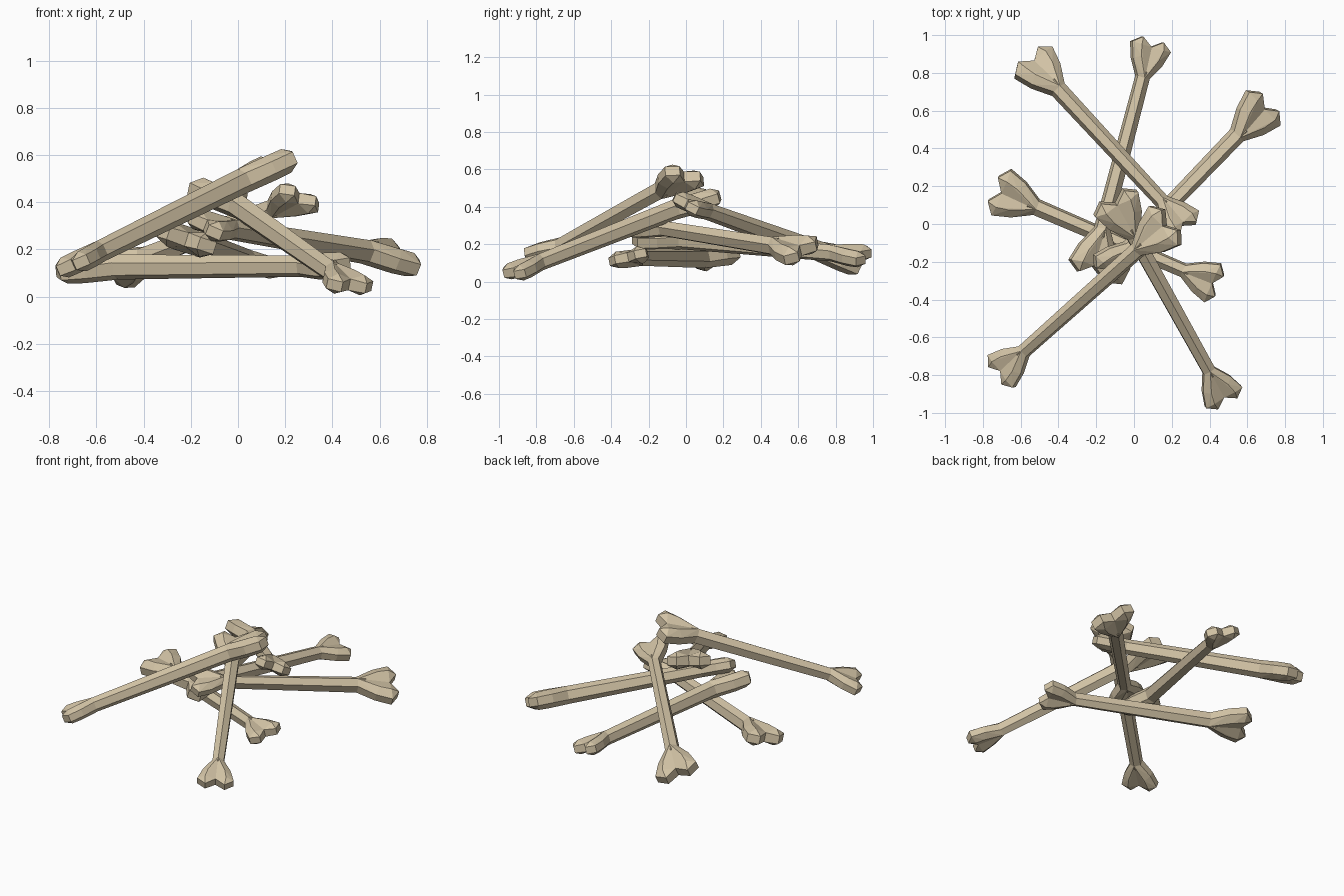
import bpy, bmesh
from mathutils import Vector, Matrix

cube = bpy.data.objects.get("Cube")
if cube:
    bpy.data.objects.remove(cube, do_unlink=True)

# Single dry bone colour
bone_mat = bpy.data.materials.new("dry_bone")
colour = (0.65, 0.55, 0.38, 1)
bone_mat.diffuse_color = colour
bone_mat.use_nodes = True
bone_mat.node_tree.nodes["Principled BSDF"].inputs["Base Color"].default_value = colour

# One knuckle lobe: (outward, sideways, half thickness)
LOBE = [(-.17, 0, .055), (-.17, .038, .028), (-.065, .1, .026), (-.04, .06, .056),
        (.035, .132, .026), (.082, .07, .026), (.03, .075, .054), (.032, 0, .03)]


def hull(bm, points):
    verts = [bm.verts.new(p) for p in points]
    result = bmesh.ops.convex_hull(bm, input=verts)
    spare = {v for v in result["geom_interior"] + result["geom_unused"]
             if isinstance(v, bmesh.types.BMVert) and not v.link_faces}
    bmesh.ops.delete(bm, geom=list(spare), context='VERTS')


def section(x, width, height):
    # Six-sided section with a ridge above and below
    return [(x, 0, height), (x, width, height / 2), (x, width, -height / 2),
            (x, 0, -height), (x, -width, -height / 2), (x, -width, height / 2)]


def make_bone(name, big, small, side):
    big, small = Vector(big), Vector(small)
    length = (small - big).length
    half = length / 2
    bm = bmesh.new()
    # Tapered shaft
    hull(bm, section(-half + .12, .04, .055) + section(half - .11, .034, .046))
    # Two lobes on each end
    for end, scale in ((-1, 1), (1, .84)):
        for s in (-1, 1):
            hull(bm, [(end * (half + u * scale), s * v * scale, t * z * scale)
                      for u, v, z in LOBE for t in (-1, 1)])
    bmesh.ops.dissolve_limit(bm, angle_limit=.02, verts=bm.verts[:], edges=bm.edges[:])
    bmesh.ops.recalc_face_normals(bm, faces=bm.faces[:])
    # Turn into place
    x = (small - big).normalized()
    y = Vector(side)
    y = (y - x * y.dot(x)).normalized()
    z = x.cross(y)
    frame = Matrix((x, y, z)).transposed().to_4x4()
    bm.transform(Matrix.Translation((big + small) / 2) @ frame)
    mesh = bpy.data.meshes.new(name)
    bm.to_mesh(mesh)
    bm.free()
    mesh.materials.append(bone_mat)
    bpy.context.collection.objects.link(bpy.data.objects.new(name, mesh))


# Name, thick end, thin end, sideways direction of the knuckles
make_bone("back_right_bone", (-.51, .83, .12), (.24, .02, .41), (.72, .6, -.38))
make_bone("back_bone", (-.21, -.19, .24), (.08, .91, .14), (.95, -.25, -.3))
make_bone("back_left_bone", (.66, .59, .17), (-.12, -.22, .3), (.62, -.66, -.4))
make_bone("bottom_bone", (-.67, .155, .125), (.39, -.3, .13), (.36, .87, .22))
make_bone("front_left_bone", (-.08, .08, .44), (.46, -.89, .06), (.86, .5, -.05))
make_bone("front_right_bone", (.14, -.03, .55), (-.68, -.76, .145), (-.6, .73, -.22))
